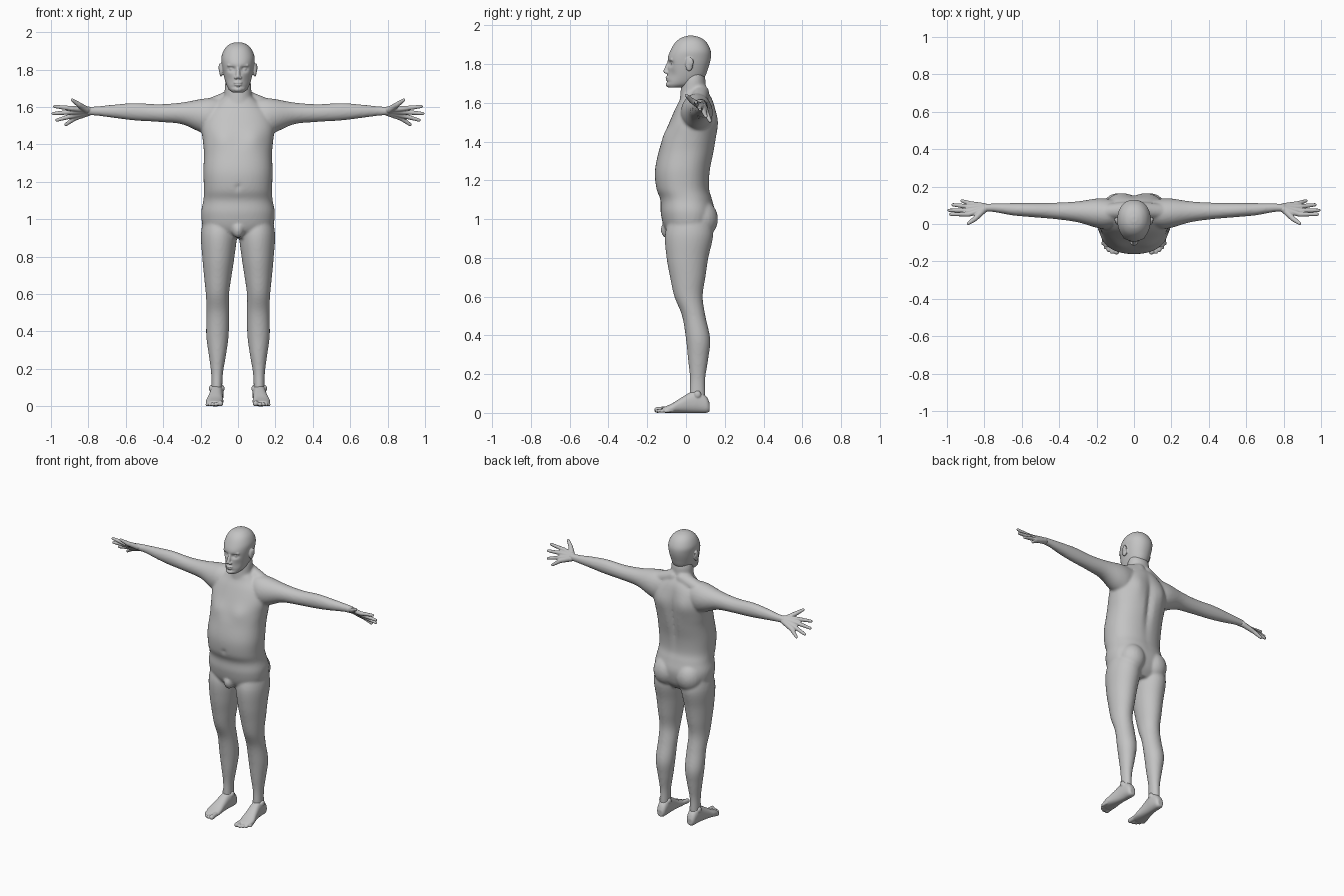
import bpy
import bmesh
import math
from mathutils import Matrix, Vector

default_cube = bpy.data.objects.get("Cube")
if default_cube:
    bpy.data.objects.remove(default_cube, do_unlink=True)

# One plain grey for the whole figure
grey = bpy.data.materials.new("plain grey")
grey.use_nodes = True
grey.diffuse_color = (0.55, 0.55, 0.55, 1)
grey.node_tree.nodes["Principled BSDF"].inputs["Base Color"].default_value = grey.diffuse_color

SIDES = {"left": 1, "right": -1}
SEGMENTS = 72
SUBSTEPS = 5


def spline(a, b, c, d, t):
    """Smooth value between b and c."""
    return b + 0.5 * t * (c - a + t * (2 * a - 5 * b + 4 * c - d + t * (3 * (b - c) + d - a)))


def smooth_rows(rows):
    """Fill in cross-sections between the given ones."""
    last = len(rows) - 1
    for i in range(last):
        around = [rows[min(max(i + k, 0), last)] for k in (-1, 0, 1, 2)]
        for step in range(SUBSTEPS):
            yield [spline(*values, step / SUBSTEPS) for values in zip(*around)]
    yield rows[last]


def loft(bm, axes, rows, side=1, squareness=1.0):
    """Closed skin through ovals; row = position, centre, half width, low edge, high edge."""
    order = ["xyz".index(letter) for letter in axes]
    rings = []
    for along, centre, half, low, high in smooth_rows(rows):
        ring = []
        for k in range(SEGMENTS):
            angle = math.tau * k / SEGMENTS
            c, s = (math.copysign(abs(f) ** squareness, f) for f in (math.cos(angle), math.sin(angle)))
            point = Vector()
            point[order[0]] = along
            point[order[1]] = centre + half * c
            point[order[2]] = (low + high) / 2 + (high - low) / 2 * s
            point.x *= side
            ring.append(bm.verts.new(point))
        rings.append(ring)
    for lower, upper in zip(rings, rings[1:]):
        for k in range(SEGMENTS):
            n = (k + 1) % SEGMENTS
            bm.faces.new((lower[k], lower[n], upper[n], upper[k]))
    bm.faces.new(rings[0])
    bm.faces.new(rings[-1])


def ball(bm, centre, size, side=1):
    x, y, z = centre
    place = Matrix.Translation((x * side, y, z)) @ Matrix.Diagonal((*size, 1))
    bmesh.ops.create_uvsphere(bm, u_segments=24, v_segments=16, radius=1, matrix=place)


def rod(bm, points, radii, side=1):
    """Jointed round rod with rounded ends."""
    points = [Vector((x * side, y, z)) for x, y, z in points]
    for p, r in zip(points, radii):
        ball(bm, p, (r, r, r))
    for p, q, r, s in zip(points, points[1:], radii, radii[1:]):
        turn = (q - p).to_track_quat("Z", "Y").to_matrix().to_4x4()
        bmesh.ops.create_cone(bm, cap_ends=True, segments=20, radius1=r, radius2=s,
                              depth=(q - p).length, matrix=Matrix.Translation((p + q) / 2) @ turn)


def push(bm, centre, size, shift, side=1):
    """Softly move the skin near a point."""
    x, y, z = centre
    centre = Vector((x * side, y, z))
    for v in bm.verts:
        away = sum(((v.co[i] - centre[i]) / size[i]) ** 2 for i in range(3))
        v.co += Vector(shift) * math.exp(-away)


def finish(bm, name, voxel, rounds):
    """Fuse the pieces into one smooth skin."""
    for v in bm.verts:
        v.co.z = max(v.co.z, 0)
    bmesh.ops.recalc_face_normals(bm, faces=bm.faces)
    mesh = bpy.data.meshes.new(name)
    bm.to_mesh(mesh)
    bm.free()
    mesh.materials.append(grey)
    part = bpy.data.objects.new(name, mesh)
    bpy.context.scene.collection.objects.link(part)
    fuse = part.modifiers.new("fuse", "REMESH")
    fuse.mode = "VOXEL"
    fuse.voxel_size = voxel
    fuse.use_smooth_shade = True
    soften = part.modifiers.new("soften", "SMOOTH")
    soften.factor = 0.5
    soften.iterations = rounds


# Trunk with chest, shoulder blades and spine groove
body = bmesh.new()
loft(body, "zxy", [
    (.9, 0, .11, -.07, .1), (.95, 0, .18, -.11, .135), (1.03, 0, .197, -.13, .15),
    (1.1, 0, .185, -.132, .135), (1.16, 0, .182, -.154, .12), (1.25, 0, .185, -.16, .125),
    (1.35, 0, .182, -.14, .145), (1.42, 0, .188, -.115, .155), (1.5, 0, .195, -.085, .16),
    (1.57, 0, .17, -.055, .15), (1.62, 0, .12, -.03, .135), (1.66, 0, .07, -.02, .11)],
    squareness=.88)
push(body, (0, .16, 1.38), (.022, .06, .17), (0, -.018, 0))
push(body, (0, -.15, 1.17), (.012, .05, .012), (0, .01, 0))
for side in SIDES.values():
    push(body, (.085, -.11, 1.43), (.06, .08, .05), (0, -.012, 0), side)
    push(body, (.09, .15, 1.5), (.05, .06, .08), (0, .012, 0), side)

# Neck and groin
loft(body, "zxy", [(1.58, 0, .085, -.035, .13), (1.66, 0, .073, -.028, .105),
                   (1.72, 0, .07, -.02, .1), (1.76, 0, .06, 0, .09)])
ball(body, (0, -.095, .945), (.032, .035, .045))

for side in SIDES.values():
    # Buttock and leg
    ball(body, (.085, .075, 1), (.088, .09, .1), side)
    loft(body, "zxy", [
        (1.02, .1, .08, -.08, .12), (.92, .102, .096, -.108, .14), (.8, .105, .086, -.1, .115),
        (.7, .108, .074, -.082, .1), (.6, .11, .062, -.06, .086), (.5, .108, .06, -.02, .1),
        (.38, .11, .06, 0, .125), (.28, .11, .047, .01, .115), (.18, .112, .032, .02, .1),
        (.1, .113, .029, .018, .1), (.04, .113, .03, .02, .1)], side)
    # Shoulder and arm
    loft(body, "xyz", [
        (.06, .06, .06, 1.5, 1.64), (.14, .055, .08, 1.45, 1.648), (.2, .058, .078, 1.465, 1.642),
        (.3, .065, .056, 1.508, 1.624), (.42, .07, .044, 1.52, 1.615), (.55, .075, .038, 1.528, 1.621),
        (.65, .079, .033, 1.54, 1.614), (.75, .087, .023, 1.553, 1.604), (.81, .085, .022, 1.556, 1.6)], side)
    # Collar slope
    rod(body, [(.03, .075, 1.65), (.16, .065, 1.6)], (.045, .042), side)
finish(body, "body", .008, 5)

# Head with brow, nose, mouth, eyes and ears
head = bmesh.new()
loft(head, "zxy", [
    (1.678, 0, .03, -.09, -.02), (1.695, 0, .05, -.1, .05), (1.73, 0, .066, -.098, .095),
    (1.78, 0, .079, -.094, .115), (1.83, 0, .087, -.094, .128), (1.87, 0, .088, -.08, .127),
    (1.91, 0, .072, -.056, .107), (1.935, 0, .046, -.025, .077), (1.946, 0, .015, .01, .04)],
    squareness=.93)
push(head, (0, -.1, 1.706), (.04, .04, .008), (0, .007, 0))
for side in SIDES.values():
    push(head, (.034, -.09, 1.803), (.02, .05, .013), (0, .02, 0), side)
    push(head, (.05, -.08, 1.745), (.025, .05, .03), (0, .008, 0), side)
    ball(head, (.033, -.066, 1.803), (.014, .013, .011), side)
    rod(head, [(.012, -.084, 1.822), (.05, -.072, 1.823)], (.009, .008), side)
    ball(head, (.012, -.1, 1.757), (.009, .012, .008), side)
    ball(head, (.09, .016, 1.798), (.011, .02, .036), side)
    ball(head, (.097, .024, 1.81), (.007, .016, .024), side)
rod(head, [(0, -.087, 1.81), (0, -.105, 1.763)], (.009, .012))
ball(head, (0, -.095, 1.73), (.024, .011, .006))
ball(head, (0, -.094, 1.718), (.021, .011, .006))
ball(head, (0, -.085, 1.694), (.025, .02, .015))
finish(head, "head", .004, 3)

# Knuckle and tip of each finger, from index to little finger
fingers = [((.885, .052, 1.592), (.98, .052, 1.603)), ((.893, .072, 1.573), (.988, .073, 1.565)),
           ((.887, .093, 1.553), (.968, .103, 1.53)), ((.873, .108, 1.54), (.92, .124, 1.506))]
# Root and tip of each toe, from big to little toe
toes = [((.097, -.1), (.094, -.149), .015), ((.118, -.1), (.118, -.15), .01),
        ((.134, -.095), (.136, -.14), .01), ((.148, -.085), (.152, -.126), .009),
        ((.16, -.07), (.165, -.105), .009)]

for label, side in SIDES.items():
    hand = bmesh.new()
    ball(hand, (.79, .086, 1.578), (.035, .021, .021), side)
    for i, (knuckle, tip) in enumerate(fingers):
        wrist = (.8, .079 + .005 * i, 1.585 - .005 * i)
        rod(hand, [wrist, knuckle, tip], (.018, .0135, .009), side)
    rod(hand, [(.81, .07, 1.585), (.85, .028, 1.612), (.886, .003, 1.637)], (.018, .014, .009), side)
    finish(hand, label + "_hand", .004, 2)

    foot = bmesh.new()
    loft(foot, "yxz", [
        (.122, .112, .018, .008, .05), (.105, .112, .03, 0, .085), (.06, .113, .035, 0, .12),
        (.02, .116, .036, 0, .105), (-.03, .121, .041, 0, .075), (-.07, .125, .047, 0, .05),
        (-.105, .124, .043, 0, .034), (-.12, .122, .036, .004, .028)], side, .85)
    for root, tip, r in toes:
        rod(foot, [(*root, r + .004), (*tip, r)], (r, r), side)
    for ankle_x in (.084, .143):
        ball(foot, (ankle_x, .06, .095), (.012, .018, .02), side)
    finish(foot, label + "_foot", .004, 2)
